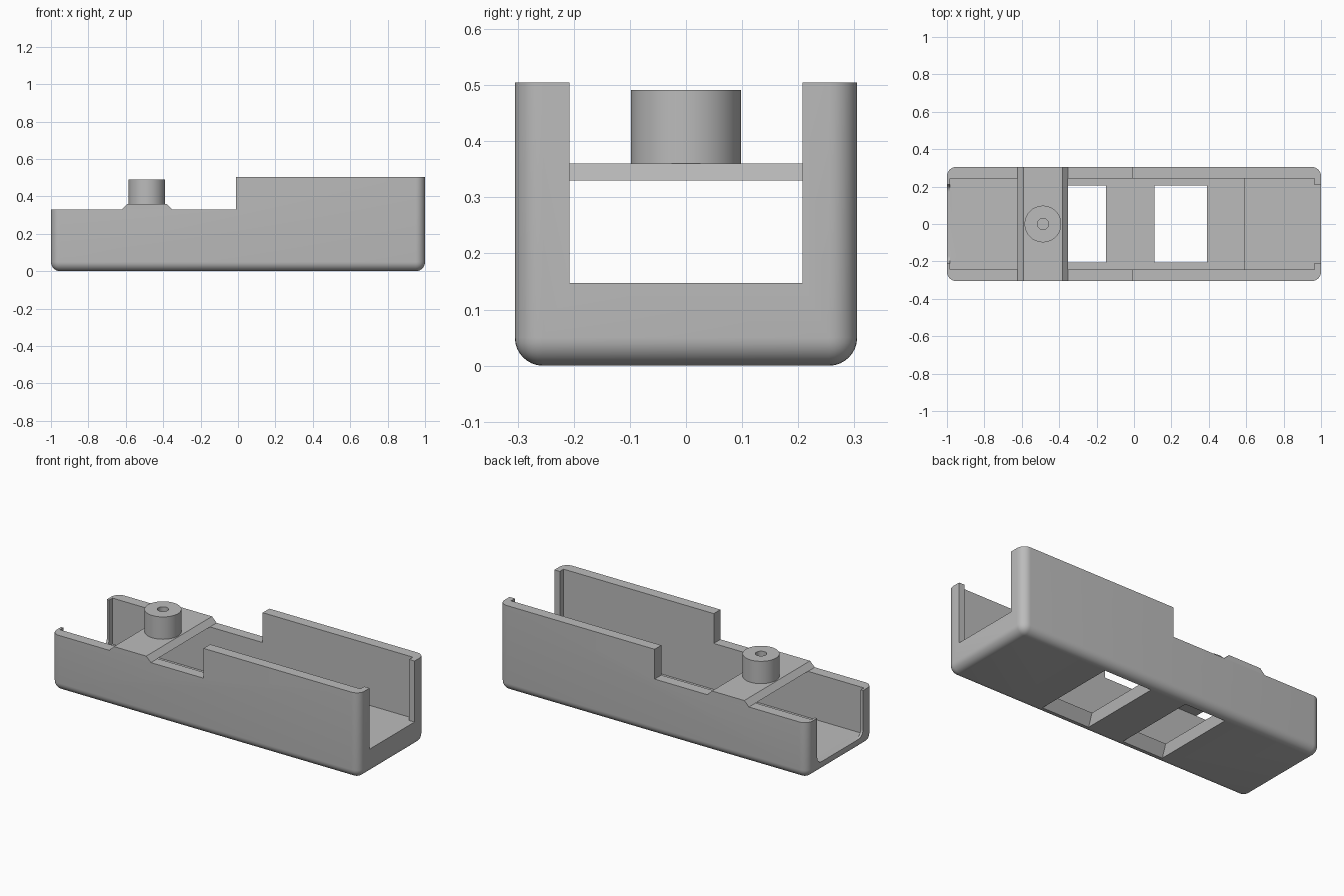
import bpy
import bmesh

if "Cube" in bpy.data.objects:
    bpy.data.objects.remove(bpy.data.objects["Cube"], do_unlink=True)

GREY = (0.5, 0.5, 0.5, 1)
grey = bpy.data.materials.new("plain grey")
grey.use_nodes = True
grey.diffuse_color = GREY
grey.node_tree.nodes["Principled BSDF"].inputs["Base Color"].default_value = GREY


def make(name, bm):
    bmesh.ops.recalc_face_normals(bm, faces=bm.faces)
    mesh = bpy.data.meshes.new(name)
    bm.to_mesh(mesh)
    bm.free()
    mesh.materials.append(grey)
    obj = bpy.data.objects.new(name, mesh)
    bpy.context.collection.objects.link(obj)
    return obj


def box(name, xs, ys, zs, radius=0, rounded=None):
    """Box between limits; edges whose midpoint passes `rounded` get a fillet."""
    bm = bmesh.new()
    bmesh.ops.create_cube(bm, size=1)
    for v in bm.verts:
        v.co = [lim[int(c > 0)] for c, lim in zip(v.co, (xs, ys, zs))]
    if radius:
        edges = [e for e in bm.edges if rounded(e)]
        bmesh.ops.bevel(bm, geom=edges, offset=radius, segments=8,
                        profile=0.5, affect='EDGES')
    return make(name, bm)


def prism(name, profile, y):
    """Extrude an x-z profile across the width."""
    bm = bmesh.new()
    face = bm.faces.new([bm.verts.new((x, -y, z)) for x, z in profile])
    out = bmesh.ops.extrude_face_region(bm, geom=[face])["geom"]
    for v in out:
        if isinstance(v, bmesh.types.BMVert):
            v.co.y = y
    return make(name, bm)


def cylinder(name, radius, x, z0, z1, sides=64):
    bm = bmesh.new()
    bmesh.ops.create_cone(bm, cap_ends=True, segments=sides, radius1=radius,
                          radius2=radius, depth=z1 - z0)
    bmesh.ops.translate(bm, verts=bm.verts, vec=(x, 0, (z0 + z1) / 2))
    return make(name, bm)


def frustum(name, low, high, z0, z1):
    """Tapered box; low and high are (x0, x1, half width)."""
    bm = bmesh.new()
    bmesh.ops.create_cube(bm, size=1)
    for v in bm.verts:
        x0, x1, y = high if v.co.z > 0 else low
        v.co = (x1 if v.co.x > 0 else x0, y if v.co.y > 0 else -y,
                z1 if v.co.z > 0 else z0)
    return make(name, bm)


def activate(obj):
    bpy.ops.object.select_all(action='DESELECT')
    obj.select_set(True)
    bpy.context.view_layer.objects.active = obj


def cut(obj, cutter):
    mod = obj.modifiers.new("cut", 'BOOLEAN')
    mod.operation = 'DIFFERENCE'
    mod.solver = 'EXACT'
    mod.object = cutter
    activate(obj)
    bpy.ops.object.modifier_apply(modifier=mod.name)
    bpy.data.objects.remove(cutter, do_unlink=True)


# Tray body with rounded uprights and rounded bottom rim
TOP, LOW, FLOOR, DECK = 0.505, 0.33, 0.06, 0.147
tray = box("tray", (-1, 1), (-0.305, 0.305), (0, TOP), 0.05,
           lambda e: min(v.co.z for v in e.verts) < 0.01)

# Lowered walls on one half
cut(tray, box("low_cut", (-1.2, -0.01), (-0.5, 0.5), (LOW, 0.8)))
# Main cavity, with the floor stepping up near the tall end
cut(tray, prism("cavity_cut", [(-0.985, FLOOR), (0.59, FLOOR), (0.59, DECK),
                               (0.965, DECK), (0.965, 0.8), (-0.985, 0.8)], 0.243))
# End openings, the low one with rounded lower corners
cut(tray, box("tall_end_cut", (0.9, 1.2), (-0.208, 0.208), (DECK, 0.8)))
cut(tray, box("low_end_cut", (-1.2, -0.95), (-0.212, 0.212), (FLOOR, 0.8), 0.04,
              lambda e: all(v.co.z < 0.1 for v in e.verts)
              and abs(e.verts[0].co.x - e.verts[1].co.x) > 0.1))

# Tapered windows through the floor
for x0, x1 in ((0.11, 0.39), (-0.385, -0.15)):
    cut(tray, frustum("window_cut", (x0 - 0.015, x1 + 0.015, 0.25),
                      (x0, x1, 0.205), 0, FLOOR))

# Bridge across the low walls
bridge = prism("bridge", [(-0.622, LOW), (-0.352, LOW),
                          (-0.382, 0.36), (-0.592, 0.36)], 0.305)

# Round boss with a blind hole
boss = cylinder("boss", 0.098, -0.487, 0.36, 0.491)
cut(boss, cylinder("boss_hole", 0.03, -0.487, 0.365, 0.6, 32))

for obj in (tray, boss):
    activate(obj)
    bpy.ops.object.shade_smooth_by_angle(angle=0.5)
